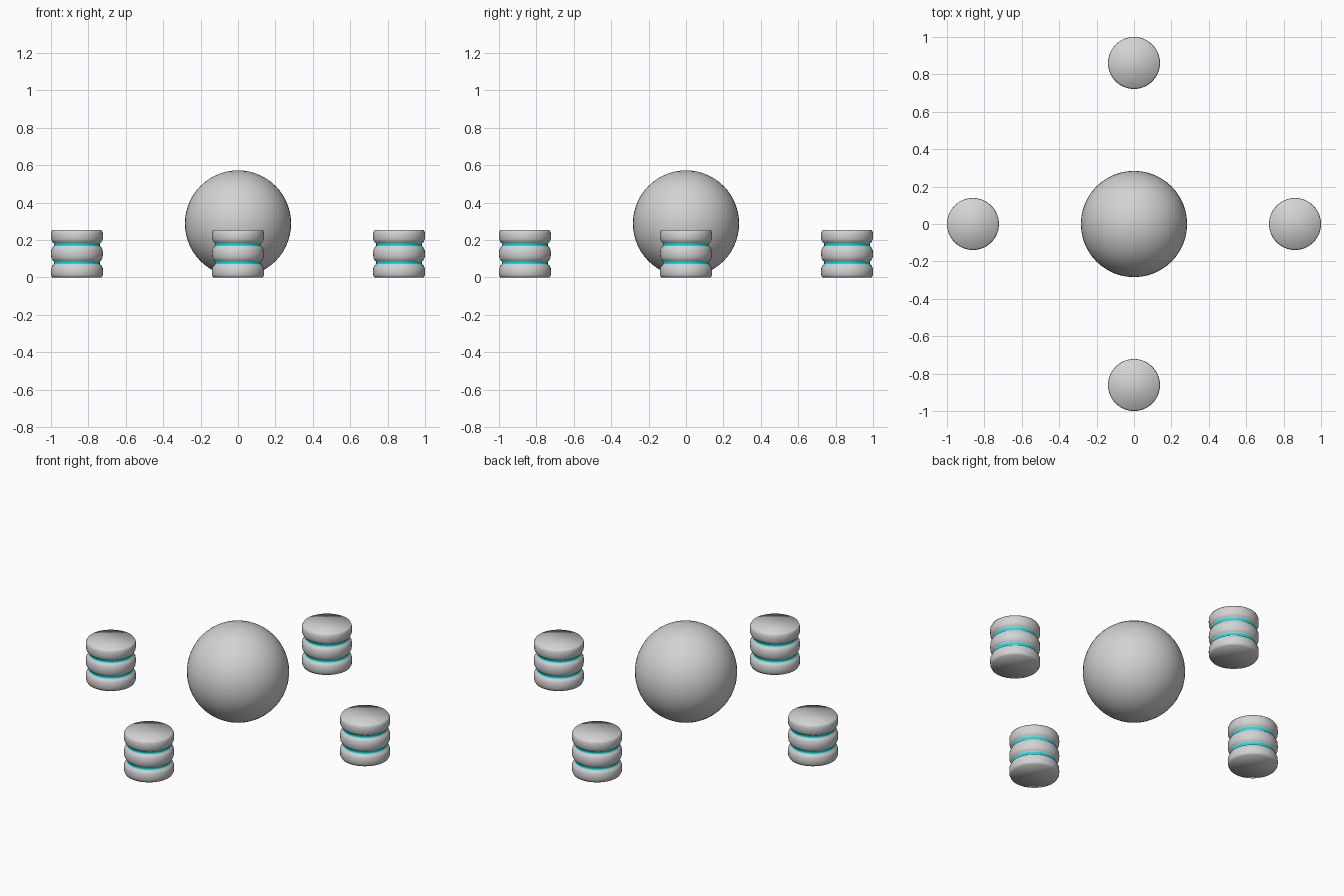
import bpy, bmesh, math

if "Cube" in bpy.data.objects:
    bpy.data.objects.remove(bpy.data.objects["Cube"])


def material(name, rgb):
    m = bpy.data.materials.new(name)
    m.diffuse_color = (*rgb, 1.0)
    m.use_nodes = True
    m.node_tree.nodes["Principled BSDF"].inputs["Base Color"].default_value = m.diffuse_color
    return m


GREY = material("light_grey", (0.65, 0.65, 0.65))
CYAN = material("cyan", (0.0, 0.8, 0.8))


def finish(bm, name, mats, loc):
    bmesh.ops.recalc_face_normals(bm, faces=bm.faces[:])
    for f in bm.faces:
        f.smooth = True
    me = bpy.data.meshes.new(name)
    bm.to_mesh(me)
    bm.free()
    for m in mats:
        me.materials.append(m)
    ob = bpy.data.objects.new(name, me)
    ob.location = loc
    bpy.context.collection.objects.link(ob)
    return ob


# Central ball
bm = bmesh.new()
bmesh.ops.create_uvsphere(bm, u_segments=48, v_segments=28, radius=0.284)
finish(bm, "center_ball", [GREY], (0, 0, 0.288))

# Lower half of the pod profile (radius, height), mirrored about mid height
HEIGHT = 0.253
half = [(0.132, 0.0), (0.138, 0.012), (0.139, 0.03), (0.138, 0.05),
        (0.131, 0.065), (0.122, 0.071), (0.122, 0.085), (0.130, 0.091),
        (0.137, 0.105), (0.139, 0.1265)]
profile = half + [(r, HEIGHT - z) for r, z in reversed(half[:-1])]
SIDES = 48


def pod(name, x, y):
    bm = bmesh.new()
    rings = []
    for r, z in profile:
        rings.append([bm.verts.new((r * math.cos(2 * math.pi * i / SIDES),
                                    r * math.sin(2 * math.pi * i / SIDES), z))
                      for i in range(SIDES)])
    for a, b in zip(rings, rings[1:]):
        for i in range(SIDES):
            j = (i + 1) % SIDES
            f = bm.faces.new((a[i], a[j], b[j], b[i]))
            # Groove floors are the glowing bands
            if all(math.hypot(v.co.x, v.co.y) < 0.125 for v in f.verts):
                f.material_index = 1
    bm.faces.new(rings[0][::-1])
    bm.faces.new(rings[-1])
    finish(bm, name, [GREY, CYAN], (x, y, 0))


# Four stacked pods around the ball
D = 0.861
for name, x, y in (("pod_right", D, 0), ("pod_back", 0, D),
                   ("pod_left", -D, 0), ("pod_front", 0, -D)):
    pod(name, x, y)
